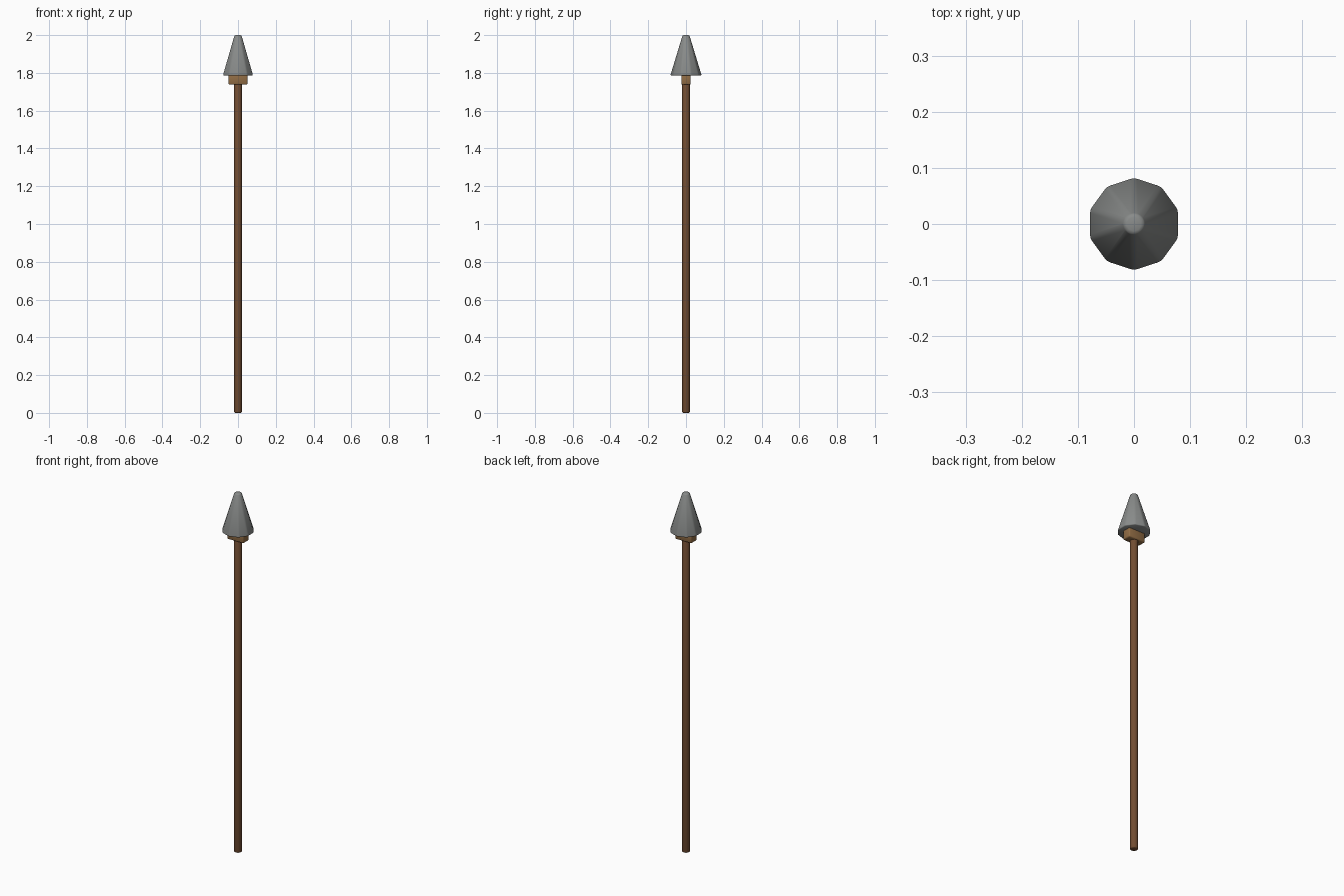
import bpy

if "Cube" in bpy.data.objects:
    bpy.data.objects.remove(bpy.data.objects["Cube"])


def material(name, rgb):
    m = bpy.data.materials.new(name)
    m.diffuse_color = (*rgb, 1)
    m.use_nodes = True
    m.node_tree.nodes["Principled BSDF"].inputs["Base Color"].default_value = m.diffuse_color
    return m


def finish(name, bevel, mat):
    ob = bpy.context.object
    ob.name = name
    bpy.ops.object.transform_apply(location=False, rotation=False, scale=True)
    mod = ob.modifiers.new("edge_bevel", 'BEVEL')
    mod.width = bevel
    mod.segments = 2
    mod.limit_method = 'ANGLE'
    bpy.ops.object.shade_smooth()
    ob.data.materials.append(mat)
    return ob


shaft_wood = material("shaft_wood", (0.17, 0.075, 0.032))
binding_tan = material("binding_tan", (0.29, 0.155, 0.06))
dull_metal = material("dull_metal", (0.25, 0.26, 0.255))

# Long wooden shaft, running up into the head
bpy.ops.mesh.primitive_cylinder_add(vertices=10, radius=0.021, depth=1.80,
                                    location=(0, 0, 0.90))
finish("shaft", 0.005, shaft_wood)

# Flat block that binds the head to the shaft
bpy.ops.mesh.primitive_cube_add(size=1, location=(0, 0, 1.77))
bpy.context.object.scale = (0.10, 0.05, 0.065)
finish("binding_block", 0.006, binding_tan)

# Blunt ten-sided metal head
bpy.ops.mesh.primitive_cone_add(vertices=10, radius1=0.084, radius2=0.019,
                                depth=0.214, location=(0, 0, 1.893))
finish("spear_head", 0.006, dull_metal)
